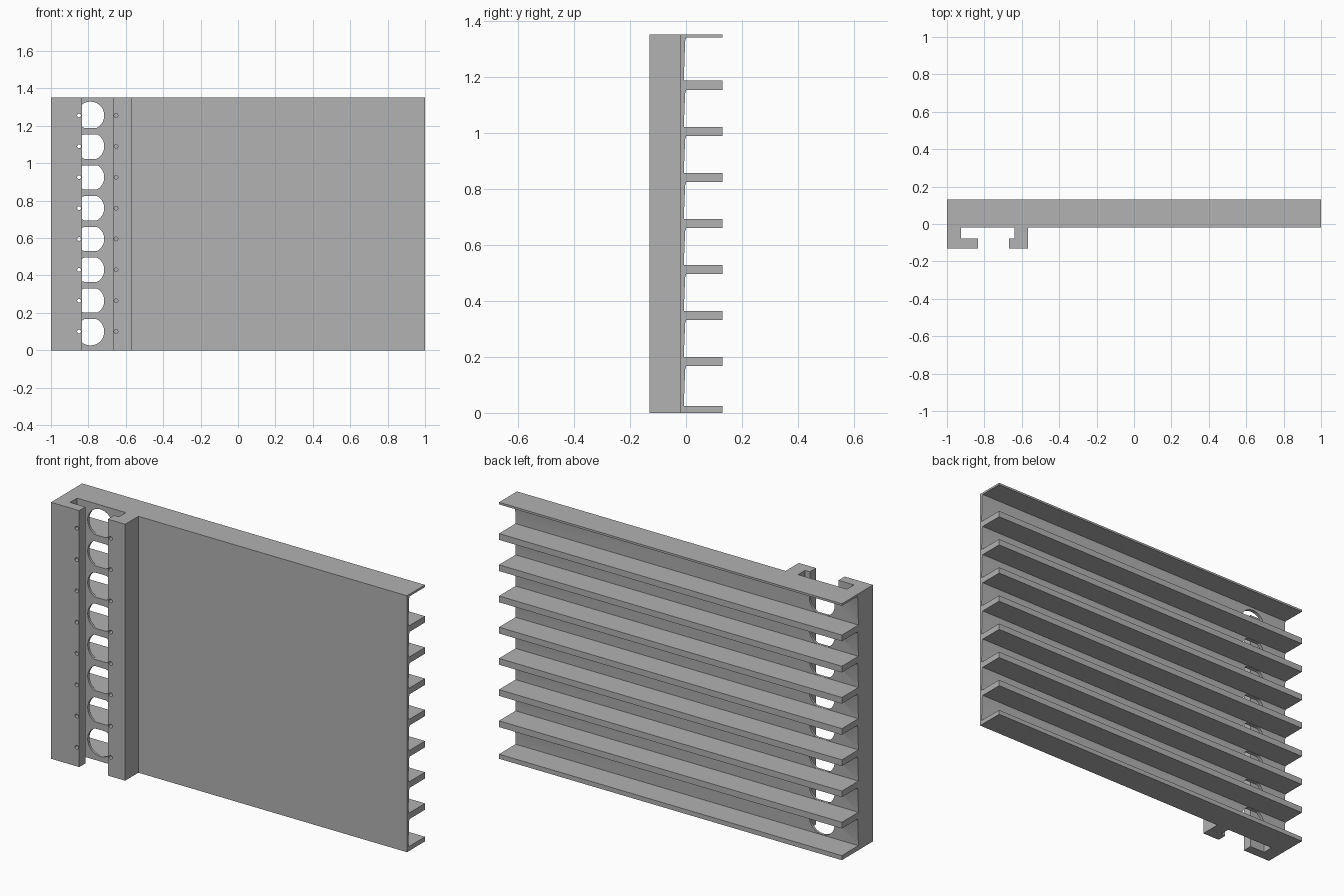
import bpy, bmesh, math
from mathutils import Vector

cube = bpy.data.objects.get("Cube")
if cube:
    bpy.data.objects.remove(cube, do_unlink=True)

GREY = (0.445, 0.445, 0.445, 1)
mat = bpy.data.materials.new("light grey")
mat.use_nodes = True
mat.diffuse_color = GREY
mat.node_tree.nodes["Principled BSDF"].inputs["Base Color"].default_value = GREY

HEIGHT, FRONT, BACK, PLATE = 1.352, -0.13, 0.13, -0.02
BAYS = 8
HOLE_PITCH = 0.165


def extrude(bm, points, offset):
    """Add a closed prism from an outline of 3D points."""
    face = bm.faces.new([bm.verts.new(p) for p in points])
    new = bmesh.ops.extrude_face_region(bm, geom=[face])["geom"]
    verts = [v for v in new if isinstance(v, bmesh.types.BMVert)]
    bmesh.ops.translate(bm, verts=verts, vec=Vector(offset))


def finish(bm, name):
    bmesh.ops.recalc_face_normals(bm, faces=bm.faces)
    mesh = bpy.data.meshes.new(name)
    bm.to_mesh(mesh)
    bm.free()
    mesh.materials.append(mat)
    obj = bpy.data.objects.new(name, mesh)
    bpy.context.collection.objects.link(obj)
    return obj


def cut(obj, cutter):
    cutter.hide_render = True
    mod = obj.modifiers.new("holes", 'BOOLEAN')
    mod.operation, mod.solver, mod.object = 'DIFFERENCE', 'EXACT', cutter
    bpy.context.view_layer.objects.active = obj
    bpy.ops.object.modifier_apply(modifier=mod.name)
    bpy.data.objects.remove(cutter, do_unlink=True)


def smooth(obj):
    bpy.ops.object.select_all(action='DESELECT')
    obj.select_set(True)
    bpy.context.view_layer.objects.active = obj
    bpy.ops.object.shade_smooth_by_angle(angle=math.radians(25))


# Floor and ceiling height of each bay between the shelves
floors = [0.024] + [0.2 + 0.1645 * i for i in range(BAYS - 1)]
ceilings = [0.167 + 0.1645 * i for i in range(BAYS - 1)] + [1.341]

# Shelved plate: one comb profile with slightly sloped bay walls
profile = [(PLATE, 0), (BACK, 0)]
for low, high in zip(floors, ceilings):
    profile += [(BACK, low), (-0.008, low), (-0.003, high - 0.012),
                (0.001, high), (BACK, high)]
profile += [(BACK, HEIGHT), (PLATE, HEIGHT)]
bm = bmesh.new()
extrude(bm, [(-1, y, z) for y, z in profile], (2, 0, 0))
plate = finish(bm, "shelved_plate")

# Large round holes, clipped by the shelves
bm = bmesh.new()
for i, (low, high) in enumerate(zip(floors, ceilings)):
    mid = 0.1 + HOLE_PITCH * i
    ring = []
    for k in range(48):
        a = math.tau * (k + 0.5) / 48
        z = mid + 0.074 * math.sin(a)
        ring.append((-0.789 + 0.074 * math.cos(a), -0.05,
                     min(max(z, low + 0.001), high - 0.001)))
    extrude(bm, ring, (0, 0.07, 0))
cut(plate, finish(bm, "hole_cutter"))
smooth(plate)

# Two facing hooked rails, each with a column of pin holes in its lip
rails = {
    "outer_rail": (-1, -0.925, -0.835, -0.85),
    "inner_rail": (-0.567, -0.64, -0.668, -0.652),
}
for name, (outer, inner, lip, pin) in rails.items():
    outline = [(outer, PLATE), (outer, FRONT), (lip, FRONT),
               (lip, -0.078), (inner, -0.078), (inner, PLATE)]
    bm = bmesh.new()
    extrude(bm, [(x, y, 0) for x, y in outline], (0, 0, HEIGHT))
    rail = finish(bm, name)

    bm = bmesh.new()
    for i in range(BAYS):
        ring = [(pin + 0.01 * math.cos(math.tau * k / 16), FRONT - 0.02,
                 0.1 + HOLE_PITCH * i + 0.01 * math.sin(math.tau * k / 16))
                for k in range(16)]
        extrude(bm, ring, (0, 0.09, 0))
    cut(rail, finish(bm, name + "_cutter"))
    smooth(rail)
